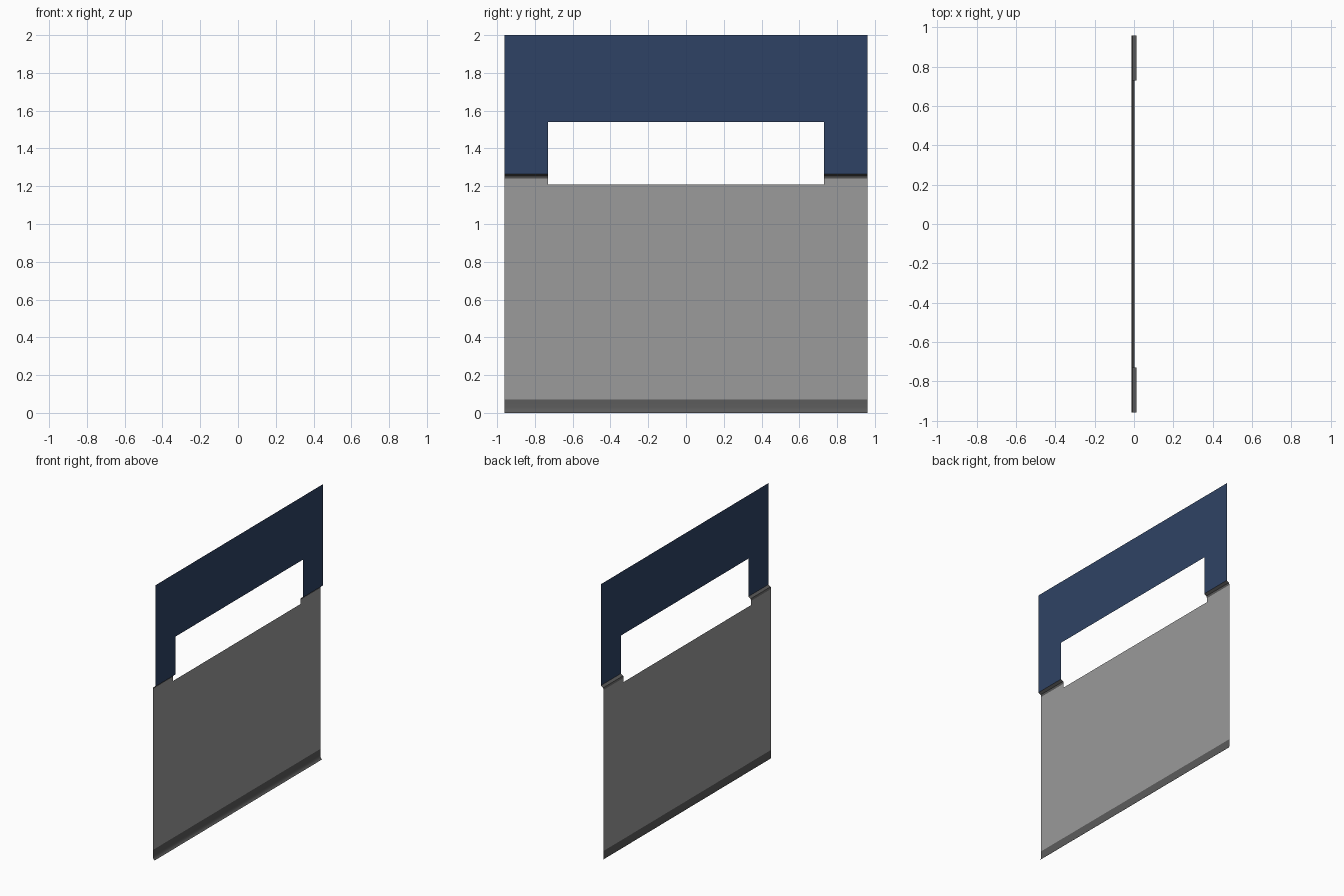
import bpy, bmesh

if "Cube" in bpy.data.objects:
    bpy.data.objects.remove(bpy.data.objects["Cube"])

HALF = 0.96          # half length of the wall
GAP = 0.73           # half width of the window opening
BACK, FACE = -0.0115, 0.0115   # lower and upper wall planes


def material(name, rgb):
    m = bpy.data.materials.new(name)
    m.diffuse_color = (*rgb, 1)
    m.use_nodes = True
    m.node_tree.nodes["Principled BSDF"].inputs["Base Color"].default_value = m.diffuse_color
    return m


blue = material("navy paint", (0.028, 0.055, 0.128))
grey = material("grey paint", (0.325, 0.325, 0.325))
dark = material("dark trim", (0.105, 0.105, 0.105))


def sheet(name, strips, mat, smooth=False):
    """Open single-skin sheets: each strip is (y0, y1, [(x, z), ...] going up)."""
    bm = bmesh.new()
    for y0, y1, profile in strips:
        rows = [[bm.verts.new((x, y, z)) for y in (y0, y1)] for x, z in profile]
        for a, b in zip(rows, rows[1:]):
            bm.faces.new((a[0], a[1], b[1], b[0]))
    bmesh.ops.remove_doubles(bm, verts=bm.verts[:], dist=1e-5)
    for f in bm.faces:
        f.smooth = smooth
    me = bpy.data.meshes.new(name)
    bm.to_mesh(me)
    bm.free()
    me.materials.append(mat)
    ob = bpy.data.objects.new(name, me)
    bpy.context.collection.objects.link(ob)


def columns(x, z0, z1, mid0, mid1):
    """Flat wall in three columns, the middle one with its own height range."""
    return [(-HALF, -GAP, [(x, z0), (x, z1)]),
            (-GAP, GAP, [(x, mid0), (x, mid1)]),
            (GAP, HALF, [(x, z0), (x, z1)])]


# upper painted wall around the opening
sheet("upper_wall", columns(FACE, 1.265, 2.0, 1.54, 2.0), blue)

# lower wall, cut a little lower under the opening
sheet("lower_wall", columns(BACK, 0.072, 1.24, 0.072, 1.21), grey)

# sloped rail stepping out to the upper wall, either side of the opening
rail = [(BACK, 1.24), (-0.007, 1.254), (FACE, 1.265)]
sheet("wall_rail", [(-HALF, -GAP, rail), (GAP, HALF, rail)], dark)

# skirting with a small cove at the floor
cove = [(0.003, 0.0), (-0.004, 0.005), (-0.009, 0.014), (BACK, 0.03), (BACK, 0.072)]
sheet("skirting", [(-HALF, HALF, cove)], dark, smooth=True)
